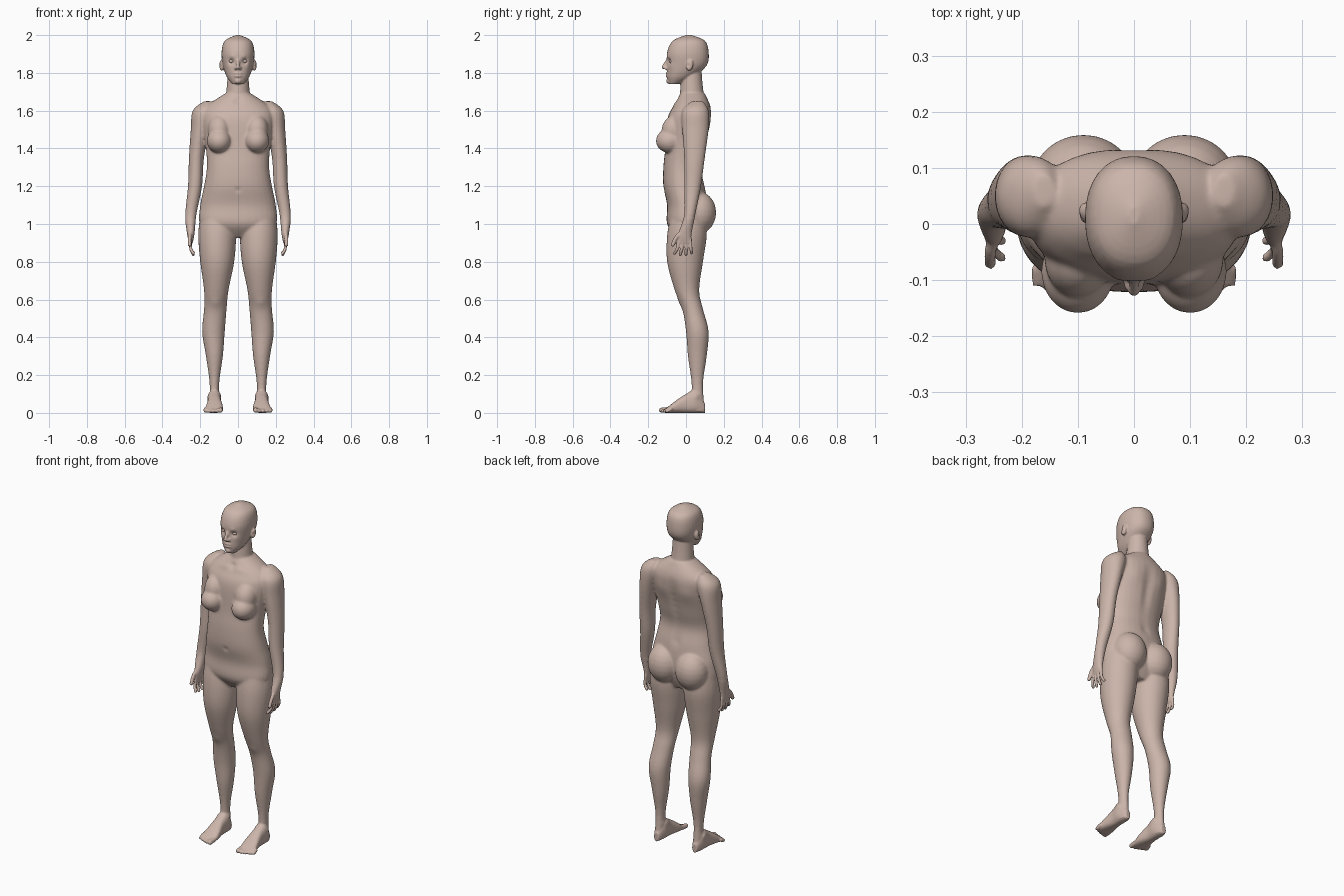
import bpy
import bmesh
from math import sin, cos, pi, tau, exp, copysign
from mathutils import Vector, Matrix, kdtree

default_cube = bpy.data.objects.get("Cube")
if default_cube:
    bpy.data.objects.remove(default_cube)

skin = bpy.data.materials.new("skin")
skin.use_nodes = True
skin.diffuse_color = (.6, .46, .4, 1)
skin.node_tree.nodes["Principled BSDF"].inputs["Base Color"].default_value = skin.diffuse_color

bm = bmesh.new()
LEFT, RIGHT = 1, -1
RING_POINTS = 32


def catmull_rom(before, start, end, after, t):
    """Point on the smooth curve between start and end."""
    slope_in, slope_out = (end - before) / 2, (after - start) / 2
    gap = end - start
    bend = 3 * gap - 2 * slope_in - slope_out
    twist = slope_in + slope_out - 2 * gap
    return start + t * (slope_in + t * (bend + t * twist))


def smooth_rows(rows, steps):
    """Fill in rows between the given ones along smooth curves."""
    filled = []
    padded = [rows[0], *rows, rows[-1]]
    for quad in zip(padded, padded[1:], padded[2:], padded[3:]):
        for step in range(steps):
            filled.append([catmull_rom(*values, step / steps) for values in zip(*quad)])
    return filled + [rows[-1]]


def rounded(value, power):
    """Soften or square off one coordinate of a circle."""
    return copysign(abs(value) ** power, value)


def bridge(rings):
    """Join rings of points into one closed solid."""
    loops = [[bm.verts.new(point) for point in ring] for ring in rings]
    for lower, upper in zip(loops, loops[1:]):
        for index in range(len(lower)):
            bm.faces.new((lower[index - 1], lower[index], upper[index], upper[index - 1]))
    bm.faces.new(reversed(loops[0]))
    bm.faces.new(loops[-1])


def loft(rows, side=LEFT, power=.9, lying=False):
    """Closed solid from rows of position, inner, outer, near and far bounds."""
    rings = []
    for position, inner, outer, near, far in smooth_rows(rows, steps=5):
        ring = []
        for index in range(RING_POINTS):
            angle = tau * index / RING_POINTS
            across = (inner + outer + (outer - inner) * rounded(cos(angle), power)) / 2 * side
            through = (near + far + (far - near) * rounded(sin(angle), power)) / 2
            ring.append((across, position, through) if lying else (across, through, position))
        rings.append(ring)
    bridge(rings)


def centred(rows):
    """Turn half widths into symmetrical bounds."""
    return [(height, -half, half, front, back) for height, half, front, back in rows]


def blob(centre, radii, side=LEFT, tilt=0, detail=12):
    """Ellipsoid leaning by tilt about the x axis."""
    x, y, z = centre
    place = Matrix.Translation((side * x, y, z)) @ Matrix.Rotation(tilt, 4, 'X')
    place = place @ Matrix.Diagonal((*radii, 1))
    rings = []
    for row in range(detail):
        polar = pi * (row + .25) / (detail - .5)
        turns = [tau * step / (2 * detail) for step in range(2 * detail)]
        rings.append([place @ Vector((sin(polar) * cos(turn), sin(polar) * sin(turn), -cos(polar)))
                      for turn in turns])
    bridge(rings)


def bead_chain(points, radius, side=LEFT):
    """Overlapping balls along a curve, for fingers, toes and the nose."""
    for point in smooth_rows(points, steps=6):
        blob(point, (radius, radius, radius), side, detail=6)


# Torso
loft(centred([(.93, .11, -.05, .07), (1, .2, -.1, .1), (1.1, .2, -.1, .11),
              (1.2, .18, -.12, .1), (1.3, .165, -.12, .08), (1.4, .17, -.11, .1),
              (1.55, .19, -.1, .13), (1.62, .17, -.07, .13), (1.69, .07, -.03, .1)]))

# Neck
loft(centred([(1.6, .07, -.04, .11), (1.72, .06, -.03, .09), (1.85, .05, -.02, .08)]), power=1)

# Head
loft(centred([(1.74, .03, -.09, -.04), (1.78, .06, -.1, .04), (1.84, .08, -.1, .11),
              (1.91, .087, -.1, .12), (1.97, .07, -.07, .1), (2, .01, 0, .03)]))

# Nose, lips and chin
bead_chain([(0, -.09, 1.88), (0, -.12, 1.83)], radius=.01)
for lip_height in (1.783, 1.797):
    blob((0, -.096, lip_height), radii=(.023, .012, .006))
blob((0, -.085, 1.757), radii=(.02, .02, .017))

for side in (LEFT, RIGHT):
    # Nostrils and ears
    blob((.01, -.107, 1.825), (.009, .012, .008), side)
    blob((.087, .02, 1.84), (.012, .018, .03), side, tilt=-.2)

    # Breasts, lower fullness and upper slope
    blob((.1, -.085, 1.44), (.066, .075, .065), side)
    blob((.1, -.064, 1.5), (.06, .065, .08), side, tilt=-.3)

    # Buttocks
    blob((.09, .07, 1.06), (.095, .09, .11), side)

    # Legs
    loft([(1.05, .02, .2, -.08, .1), (.94, .01, .21, -.1, .11), (.8, .02, .2, -.1, .09),
          (.65, .05, .18, -.06, .07), (.55, .06, .18, -.02, .09), (.43, .07, .19, 0, .12),
          (.3, .08, .17, .01, .11), (.15, .1, .15, .03, .09), (.01, .1, .15, .03, .1)],
         side, power=1)

    # Feet
    loft([(.1, .11, .14, 0, .05), (.05, .09, .16, 0, .12), (0, .09, .16, 0, .1),
          (-.06, .08, .17, 0, .06), (-.11, .08, .18, 0, .02)], side, power=.8, lying=True)

    # Toes, shorter and thinner towards the outside
    for toe in range(5):
        across = .093 + .02 * toe
        thickness = .01 if toe else .014
        tip = -.13 + .002 * toe ** 2
        bead_chain([(across, -.08, .02), (across, tip, thickness)], thickness, side)

    # Arms and palms
    loft([(1.65, .14, .18, .03, .09), (1.6, .12, .24, -.02, .12), (1.5, .15, .25, -.02, .12),
          (1.35, .18, .26, -.01, .1), (1.2, .19, .265, -.01, .08), (1.05, .22, .28, -.01, .05),
          (.95, .23, .27, -.04, .03), (.9, .24, .26, -.04, .03)], side, power=1)

    # Fingers fanned from the palm, then the thumb
    for finger in range(4):
        knuckle = -.034 + .019 * finger
        tip = -.06 + .03 * finger
        drop = .837 + .004 * (finger - 1.4) ** 2
        bead_chain([(.25, knuckle, .92), (.25, (knuckle + tip) / 2, .87), (.236, tip, drop)],
                   radius=.009, side=side)
    bead_chain([(.25, -.01, .97), (.256, -.05, .93), (.256, -.07, .89)], radius=.011, side=side)

# Fuse all parts into one continuous skin
bmesh.ops.recalc_face_normals(bm, faces=bm.faces)
parts = bpy.data.meshes.new("parts")
bm.to_mesh(parts)
bm.free()
body = bpy.data.objects.new("body", parts)
bpy.context.collection.objects.link(body)
fuse = body.modifiers.new("fuse", 'REMESH')
fuse.mode = 'VOXEL'
fuse.voxel_size = .005
depsgraph = bpy.context.evaluated_depsgraph_get()
surface = bpy.data.meshes.new_from_object(body.evaluated_get(depsgraph))
surface.name = "body"
body.modifiers.clear()
body.data = surface
bpy.data.meshes.remove(parts)

# Sculpt soft details with round brushes
tree = kdtree.KDTree(len(surface.vertices))
for vertex in surface.vertices:
    tree.insert(vertex.co, vertex.index)
tree.balance()

FORWARD, BACKWARD, OUTWARD, INWARD = (Vector(way) for way in (
    (0, -1, 0), (0, 1, 0), (1, 0, 0), (-1, 0, 0)))


def brush(centre, radius, direction, amount):
    """Push the surface around a spot, and around its mirror image if off centre."""
    for side in (LEFT, RIGHT) if centre[0] else (LEFT,):
        flip = Vector((side, 1, 1))
        for place, index, distance in tree.find_range(Vector(centre) * flip, radius * 2):
            falloff = exp(-(distance / radius) ** 2)
            surface.vertices[index].co += direction * flip * amount * falloff


eye_socket = (.034, -.09, 1.862)
brush(eye_socket, radius=.015, direction=BACKWARD, amount=.014)
brow = (.03, -.09, 1.885)
brush(brow, radius=.012, direction=FORWARD, amount=.004)
cheekbone = (.05, -.07, 1.835)
brush(cheekbone, radius=.02, direction=FORWARD, amount=.004)
ear_hollow = (.1, .01, 1.84)
brush(ear_hollow, radius=.009, direction=INWARD, amount=.007)
navel = (0, -.12, 1.18)
brush(navel, radius=.01, direction=BACKWARD, amount=.01)
throat_notch = (0, -.05, 1.65)
brush(throat_notch, radius=.016, direction=BACKWARD, amount=.01)
shoulder_blade = (.085, .13, 1.52)
brush(shoulder_blade, radius=.05, direction=BACKWARD, amount=.007)
kneecap = (.12, -.04, .58)
brush(kneecap, radius=.03, direction=FORWARD, amount=.006)
outer_ankle, inner_ankle = (.155, .06, .09), (.095, .06, .1)
brush(outer_ankle, radius=.016, direction=OUTWARD, amount=.005)
brush(inner_ankle, radius=.016, direction=INWARD, amount=.005)
for step in range(10):
    spine = (0, .11, 1.22 + .04 * step)
    brush(spine, radius=.024, direction=FORWARD, amount=.008)
for step in range(6):
    collarbone = (.03 + .024 * step, -.06, 1.64)
    brush(collarbone, radius=.013, direction=FORWARD, amount=.003)

# Blend the large forms more than the face, hands and feet
blend = body.vertex_groups.new(name="large_forms")
for vertex in surface.vertices:
    x, y, z = vertex.co
    is_hand = abs(x) > .2 and z < 1.03
    if .12 < z < 1.72 and not is_hand:
        blend.add([vertex.index], min(1, (z - .12) * 12, (1.72 - z) * 20), 'REPLACE')
for group_name, passes in (("", 2), (blend.name, 20)):
    smoothing = body.modifiers.new("soften", 'SMOOTH')
    smoothing.iterations = passes
    smoothing.vertex_group = group_name
surface.materials.clear()
surface.materials.append(skin)
surface.shade_smooth()

# Eyeballs
for side, name in ((LEFT, "left_eye"), (RIGHT, "right_eye")):
    bm = bmesh.new()
    blob((.034, -.078, 1.862), (.014, .0125, .01), side)
    eye = bpy.data.meshes.new(name)
    bm.to_mesh(eye)
    bm.free()
    eye.materials.append(skin)
    eye.shade_smooth()
    bpy.context.collection.objects.link(bpy.data.objects.new(name, eye))
